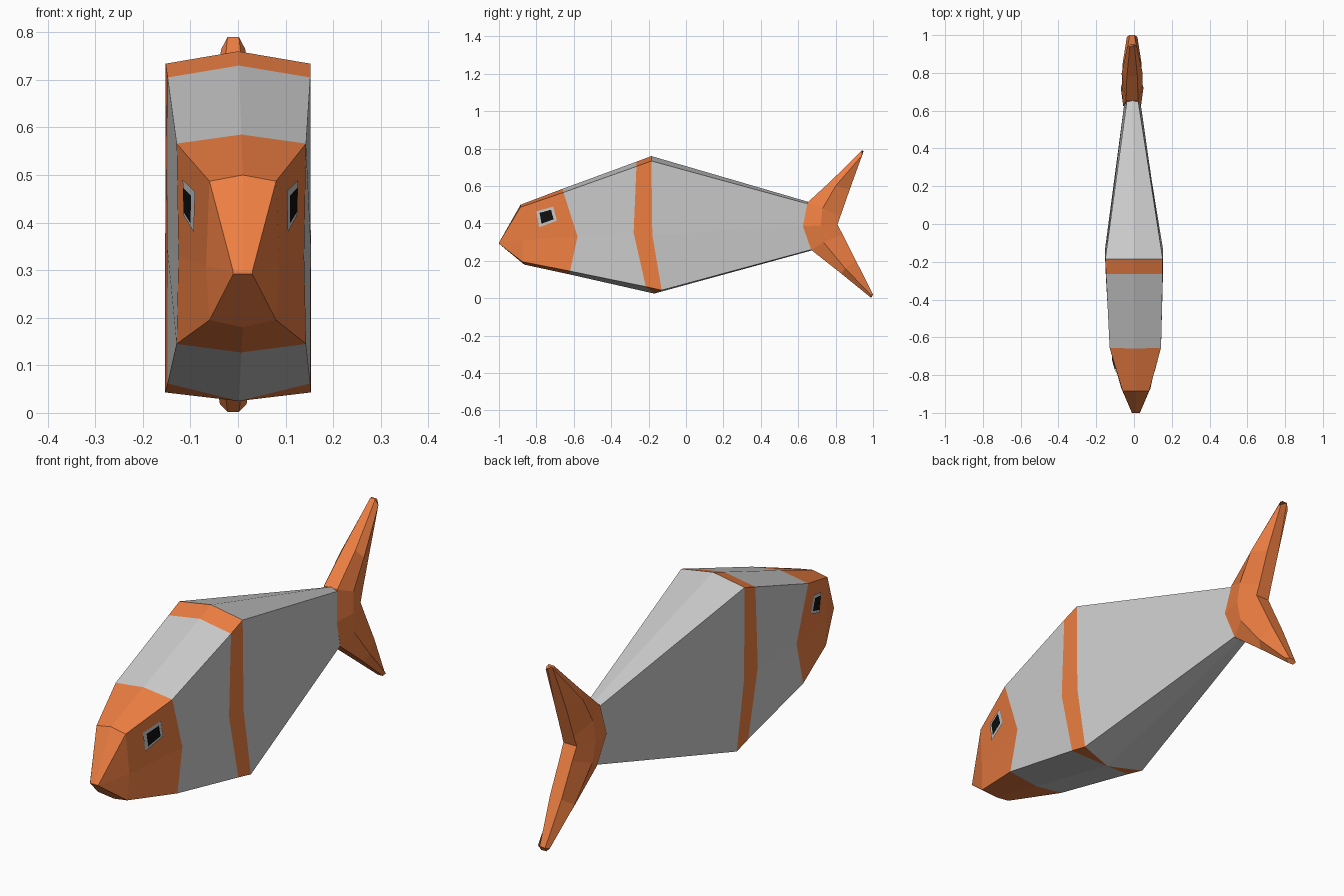
import bpy, bmesh
from mathutils import Vector

if "Cube" in bpy.data.objects:
    bpy.data.objects.remove(bpy.data.objects["Cube"])


def make_mat(name, rgb):
    m = bpy.data.materials.new(name)
    m.diffuse_color = (*rgb, 1)
    m.use_nodes = True
    m.node_tree.nodes["Principled BSDF"].inputs["Base Color"].default_value = m.diffuse_color
    return m


ORANGE = make_mat("orange", (0.85, 0.21, 0.055))
GREY = make_mat("grey", (0.78, 0.78, 0.78))
BLACK = make_mat("black", (0.005, 0.005, 0.005))


def loft(name, rings, mats, slots):
    """Skin closed rings of equal size; slots gives the material of each band."""
    bm = bmesh.new()
    loops = [[bm.verts.new(p) for p in ring] for ring in rings]
    n = len(loops[0])
    for a, b, slot in zip(loops, loops[1:], slots):
        for i in range(n):
            j = (i + 1) % n
            bm.faces.new((a[i], a[j], b[j], b[i])).material_index = slot
    bm.faces.new(loops[0]).material_index = slots[0]
    bm.faces.new(loops[-1]).material_index = slots[-1]
    bmesh.ops.remove_doubles(bm, verts=bm.verts, dist=0.0005)
    bmesh.ops.recalc_face_normals(bm, faces=bm.faces)
    me = bpy.data.meshes.new(name)
    bm.to_mesh(me)
    bm.free()
    for m in mats:
        me.materials.append(m)
    ob = bpy.data.objects.new(name, me)
    bpy.context.collection.objects.link(ob)
    return ob


def body_ring(cx, half):
    """Mirror top centre, top edge, side, bottom edge, bottom centre."""
    right = [(cx + x, y, z) for x, y, z in half]
    left = [(cx - x, y, z) for x, y, z in half[-2:0:-1]]
    return right + left


# Body: head, front flank, stripe, rear flank
body = loft("body", [
    body_ring(0.01, [(0, -1, .297), (.02, -1, .297), (.021, -1, .295),
                     (.02, -1, .292), (0, -1, .292)]),
    body_ring(0.01, [(0, -.885, .5), (.07, -.885, .487), (.077, -.87, .31),
                     (.07, -.875, .195), (0, -.865, .18)]),
    body_ring(0.007, [(0, -.66, .585), (.136, -.655, .566), (.132, -.58, .33),
                      (.136, -.62, .145), (0, -.62, .127)]),
    body_ring(0.002, [(0, -.265, .73), (.15, -.265, .705), (.151, -.28, .35),
                      (.15, -.215, .062), (0, -.17, .025)]),
    body_ring(0, [(0, -.185, .76), (.152, -.185, .734), (.153, -.18, .34),
                  (.153, -.13, .043), (0, -.17, .025)]),
    body_ring(-0.008, [(0, .655, .515), (.03, .65, .505), (.045, .625, .385),
                       (.03, .67, .26), (0, .67, .255)]),
], [GREY, ORANGE], [1, 1, 0, 1, 0])

# Forked tail: front edge, side ridge, back edge as (half width, y, z)
tail = [
    [(.012, .94, .79), (.025, .942, .765), (.013, .95, .788)],
    [(.028, .78, .632), (.055, .80, .60), (.028, .875, .58)],
    [(.032, .65, .512), (.054, .73, .48), (.03, .826, .44)],
    [(.047, .625, .385), (.06, .72, .39), (.032, .81, .395)],
    [(.032, .67, .258), (.054, .735, .30), (.03, .838, .34)],
    [(.028, .83, .132), (.05, .85, .16), (.028, .909, .20)],
    [(.012, .99, .002), (.028, .99, .018), (.013, 1, .02)],
]
loft("tail_fin",
     [[(-.01 + x, y, z) for x, y, z in s] + [(-.01 - x, y, z) for x, y, z in s[::-1]]
      for s in tail], [ORANGE], [0] * 6)

# Eyes: quads projected on to both sides of the head
OUTLINE = [(-.80, .465), (-.71, .49), (-.69, .415), (-.785, .38)]
CY, CZ = -.746, .4375
bpy.context.view_layer.update()


def eye_patch(name, side, scale, lift, mat):
    pts = []
    for y, z in OUTLINE:
        p = Vector((side, CY + (y - CY) * scale, CZ + (z - CZ) * scale))
        hit, loc, normal, _ = body.ray_cast(p, Vector((-side, 0, 0)))
        pts.append(loc + Vector((side * lift, 0, 0)))
    order = (0, 1, 2, 3) if side < 0 else (3, 2, 1, 0)
    me = bpy.data.meshes.new(name)
    me.from_pydata([pts[i] for i in order], [], [(0, 1, 2, 3)])
    bm = bmesh.new()
    bm.from_mesh(me)
    bm.normal_update()
    if bm.faces[:][0].normal.x * side < 0:
        bmesh.ops.reverse_faces(bm, faces=bm.faces)
    bm.to_mesh(me)
    bm.free()
    me.materials.append(mat)
    bpy.context.collection.objects.link(bpy.data.objects.new(name, me))


for side, label in ((1, "right"), (-1, "left")):
    eye_patch("eye_rim_" + label, side, 1.0, .004, GREY)
    eye_patch("eye_pupil_" + label, side, .68, .007, BLACK)
